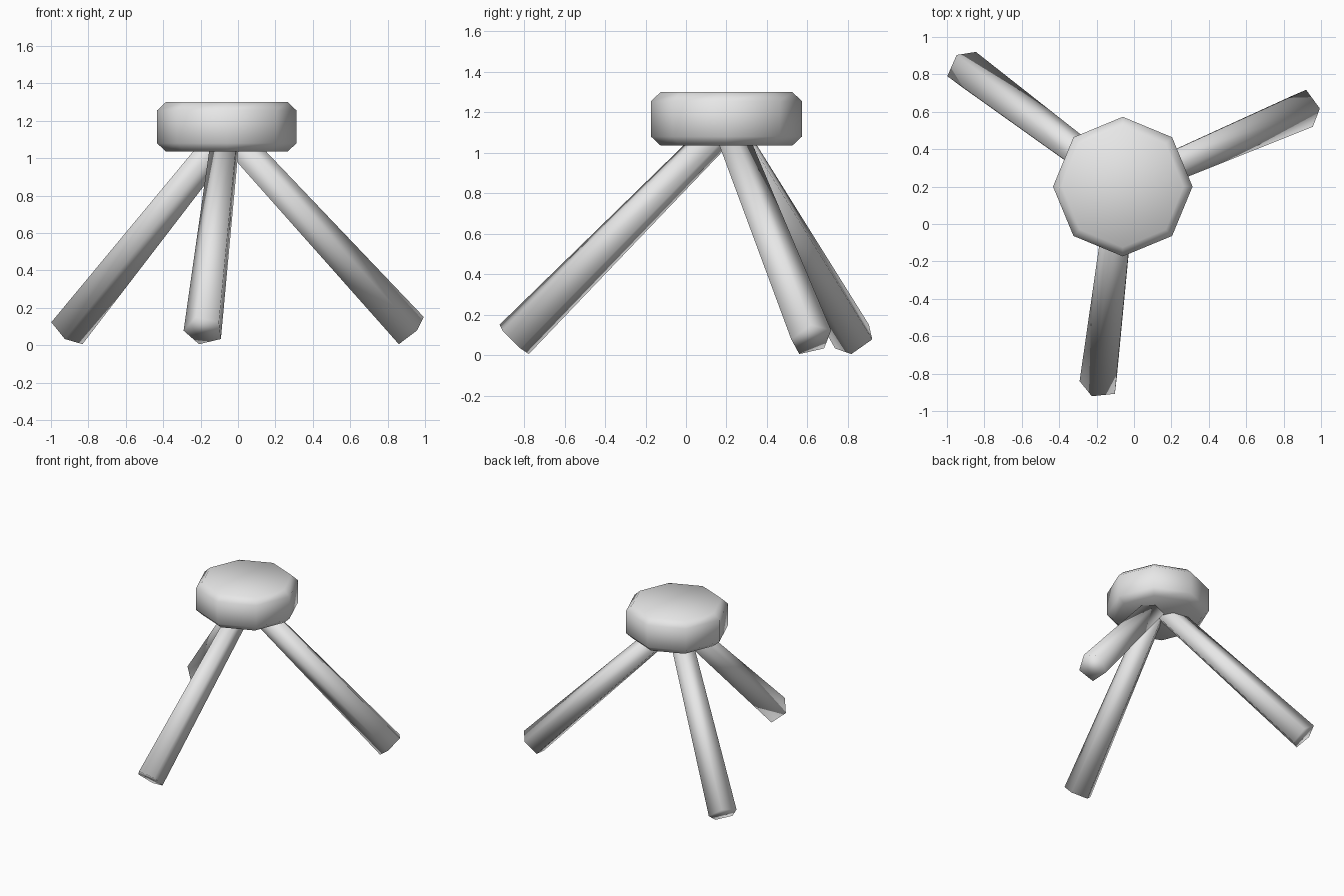
import bpy, bmesh, math
from mathutils import Vector

if "Cube" in bpy.data.objects:
    bpy.data.objects.remove(bpy.data.objects["Cube"])

CX, CY = -0.06, 0.20          # stool axis

grey = bpy.data.materials.new("light grey")
grey.diffuse_color = (0.8, 0.8, 0.8, 1)
grey.use_nodes = True
grey.node_tree.nodes["Principled BSDF"].inputs["Base Color"].default_value = grey.diffuse_color


def loft(name, rings, sharp_rails=False):
    """Closed, smooth-shaded solid through a list of vertex rings."""
    bm = bmesh.new()
    loops = [[bm.verts.new(p) for p in ring] for ring in rings]
    n = len(loops[0])
    rails = []
    for a, b in zip(loops, loops[1:]):
        for i in range(n):
            j = (i + 1) % n
            bm.faces.new((a[i], a[j], b[j], b[i]))
            rails.append((a[i], b[i]))
    bm.faces.new(loops[0][::-1])
    bm.faces.new(loops[-1])
    bmesh.ops.recalc_face_normals(bm, faces=bm.faces)
    for f in bm.faces:
        f.smooth = True
    if sharp_rails:
        for a, b in rails:
            bm.edges.get((a, b)).smooth = False
    mesh = bpy.data.meshes.new(name)
    bm.to_mesh(mesh)
    bm.free()
    mesh.materials.append(grey)
    obj = bpy.data.objects.new(name, mesh)
    bpy.context.collection.objects.link(obj)
    return obj


def ring(centre, r, u, v, n, start=0.0):
    return [centre + r * (math.cos(a) * u + math.sin(a) * v)
            for a in (start + math.tau * i / n for i in range(n))]


# seat: chamfered octagonal block
X, Y = Vector((1, 0, 0)), Vector((0, 1, 0))
profile = [(0.325, 1.035), (0.373, 1.08), (0.373, 1.255), (0.325, 1.30)]
loft("seat", [ring(Vector((CX, CY, z)), r, X, Y, 8) for r, z in profile])

# legs: tapered five-sided prisms splayed from the middle of the seat
for name, deg in (("right_leg", 23.3), ("left_leg", 143.3), ("front_leg", 263.3)):
    a = math.radians(deg)
    out = Vector((math.cos(a), math.sin(a), 0))
    side = Vector((-math.sin(a), math.cos(a), 0))
    foot = Vector((CX, CY, 0.078)) + 1.06 * out
    top = Vector((CX, CY, 1.14))
    up = (top - foot).normalized().cross(side)
    if up.z < 0:
        up = -up
    start = math.radians(-18)
    loft(name, [ring(foot, 0.108, up, side, 5, start),
                ring(top, 0.08, up, side, 5, start)], sharp_rails=True)
